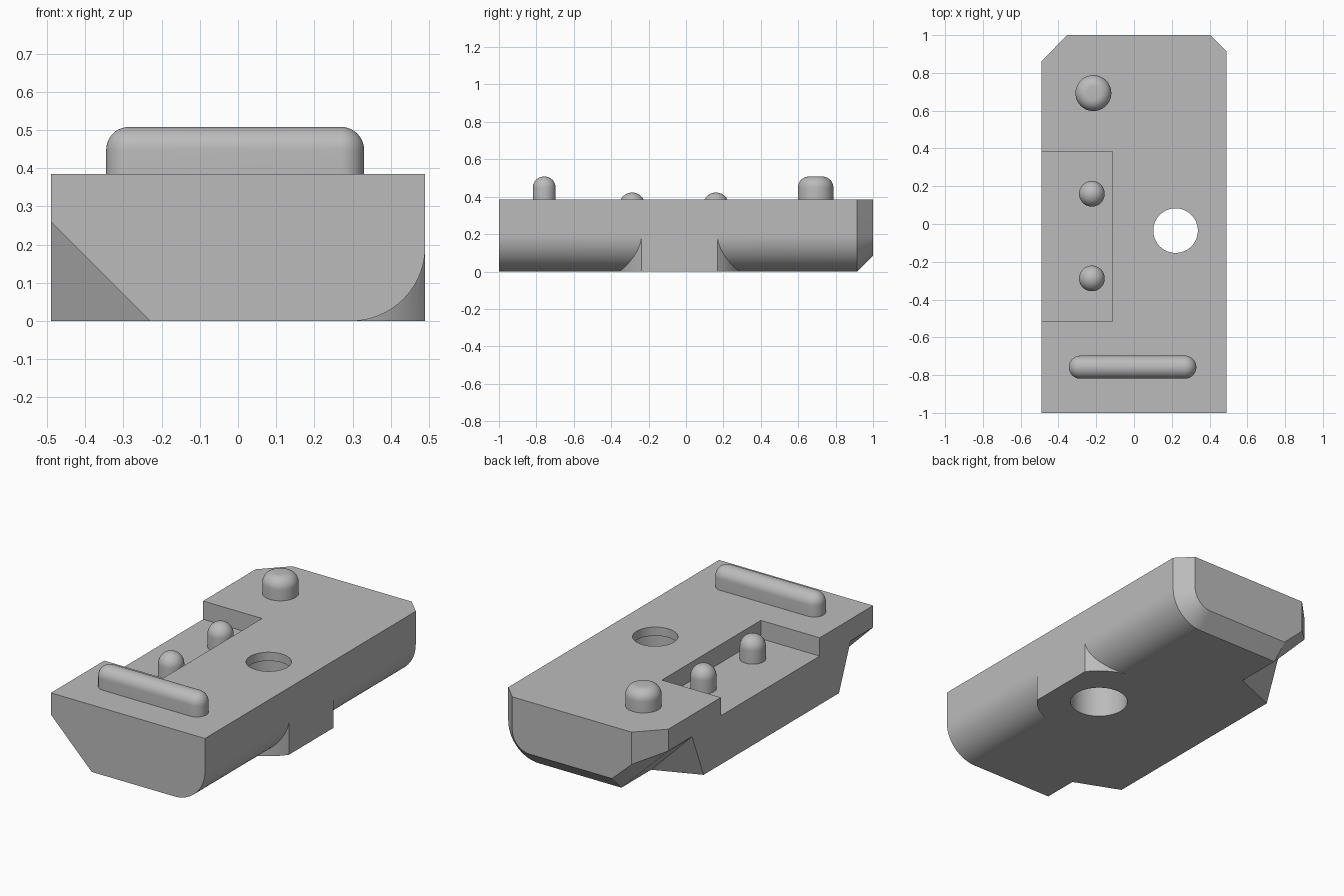
import bpy, bmesh
from math import cos, sin, pi

cube = bpy.data.objects.get("Cube")
if cube:
    bpy.data.objects.remove(cube, do_unlink=True)

grey = bpy.data.materials.new("mid_grey")
grey.use_nodes = True
COLOUR = (0.5, 0.5, 0.5, 1)
grey.diffuse_color = COLOUR
grey.node_tree.nodes["Principled BSDF"].inputs["Base Color"].default_value = COLOUR


def hull(name, points):
    """Convex solid around the points, with flat regions merged."""
    bm = bmesh.new()
    for p in points:
        bm.verts.new(p)
    out = bmesh.ops.convex_hull(bm, input=bm.verts[:])
    unused = {v for v in out["geom_interior"] + out["geom_unused"]
              if isinstance(v, bmesh.types.BMVert)}
    bmesh.ops.delete(bm, geom=list(unused), context='VERTS')
    bmesh.ops.dissolve_limit(bm, angle_limit=0.005, verts=bm.verts[:], edges=bm.edges[:])
    bmesh.ops.recalc_face_normals(bm, faces=bm.faces[:])
    mesh = bpy.data.meshes.new(name)
    bm.to_mesh(mesh)
    bm.free()
    obj = bpy.data.objects.new(name, mesh)
    bpy.context.collection.objects.link(obj)
    mesh.materials.append(grey)
    return obj


def ring(x, y, z, r, n=64):
    return [(x + r * cos(2 * pi * i / n), y + r * sin(2 * pi * i / n), z) for i in range(n)]


def box(name, x0, x1, y0, y1, z0, z1):
    return hull(name, [(x, y, z) for x in (x0, x1) for y in (y0, y1) for z in (z0, z1)])


def cylinder(name, x, y, r, z0, z1):
    return hull(name, ring(x, y, z0, r) + ring(x, y, z1, r))


def combine(target, other, operation):
    mod = target.modifiers.new(operation.lower(), 'BOOLEAN')
    mod.operation, mod.object, mod.solver = operation, other, 'EXACT'
    bpy.context.view_layer.objects.active = target
    bpy.ops.object.modifier_apply(modifier=mod.name)
    bpy.data.objects.remove(other, do_unlink=True)


def smooth(obj, angle):
    bpy.ops.object.select_all(action='DESELECT')
    obj.select_set(True)
    bpy.context.view_layer.objects.active = obj
    bpy.ops.object.shade_smooth_by_angle(angle=angle)


def peg(name, centres, r, fillet, base, top):
    """Upright stud, or bar between two centres, with a rounded top."""
    points = []
    for x, y in centres:
        points += ring(x, y, base, r, 48)
        for i in range(11):
            a = pi / 2 * i / 10
            rr = r - fillet + fillet * cos(a)
            points += ring(x, y, top - fillet + fillet * sin(a), max(rr, 0.001), 48)
    smooth(hull(name, points), 0.6)


W, H = 0.49, 0.385
SLOPE = 0.26


def arc(y, r):
    """Rounded lower corner on the left side."""
    return [(W - 0.195 + r * sin(a), y, 0.195 - r * cos(a))
            for a in (pi / 2 * i / 24 for i in range(25))]


def section(y, y_side):
    return [(-W, y_side, H), (-W, y_side, SLOPE), (SLOPE - W, y, 0), (W, y, H)] + arc(y, 0.195)


# Long body: sloped right underside, rounded left underside, chamfered back
back = [(-0.355, 1, H), (-0.355, 1, 0.2), (SLOPE - W, 1, 0.085), (0.405, 1, H)]
body = hull("body", section(-1, -1) + section(0.915, 0.86) + back + arc(1, 0.11))

# Right-hand block filling the sloped underside, with tapered ends
block = []
for inner, outer in ((-0.69, -0.795), (0.54, 0.645)):
    block += [(-W, outer, SLOPE), (SLOPE - W, outer, 0), (SLOPE - W, outer, SLOPE),
              (-W, inner, 0.11), (0.11 - W, inner, 0), (-W, inner, 0)]
combine(body, hull("side_block", block), 'UNION')

# Round boss around the hole, cut flush with the left side
HX, HY = 0.22, -0.035
boss = cylinder("boss", HX, HY, 0.338, 0, 0.25)
combine(boss, box("boss_trim", -1, W, -1, 1, -1, 1), 'INTERSECT')
combine(body, boss, 'UNION')

# Stepped through hole and open pocket
FLOOR = 0.28
combine(body, cylinder("hole", HX, HY, 0.118, -0.1, 0.5), 'DIFFERENCE')
combine(body, cylinder("counterbore", HX, HY, 0.155, -0.1, 0.335), 'DIFFERENCE')
combine(body, box("pocket", -0.6, -0.115, -0.515, 0.383, FLOOR, 0.6), 'DIFFERENCE')
smooth(body, 0.35)

# Studs and rounded bar on top
for name, y in (("pocket_peg_front", -0.288), ("pocket_peg_back", 0.16)):
    peg(name, [(-0.223, y)], 0.068, 0.067, FLOOR - 0.01, 0.422)
peg("back_knob", [(-0.215, 0.693)], 0.095, 0.06, H - 0.01, 0.508)
peg("front_bar", [(-0.284, -0.758), (0.269, -0.758)], 0.061, 0.06, H - 0.01, 0.508)
